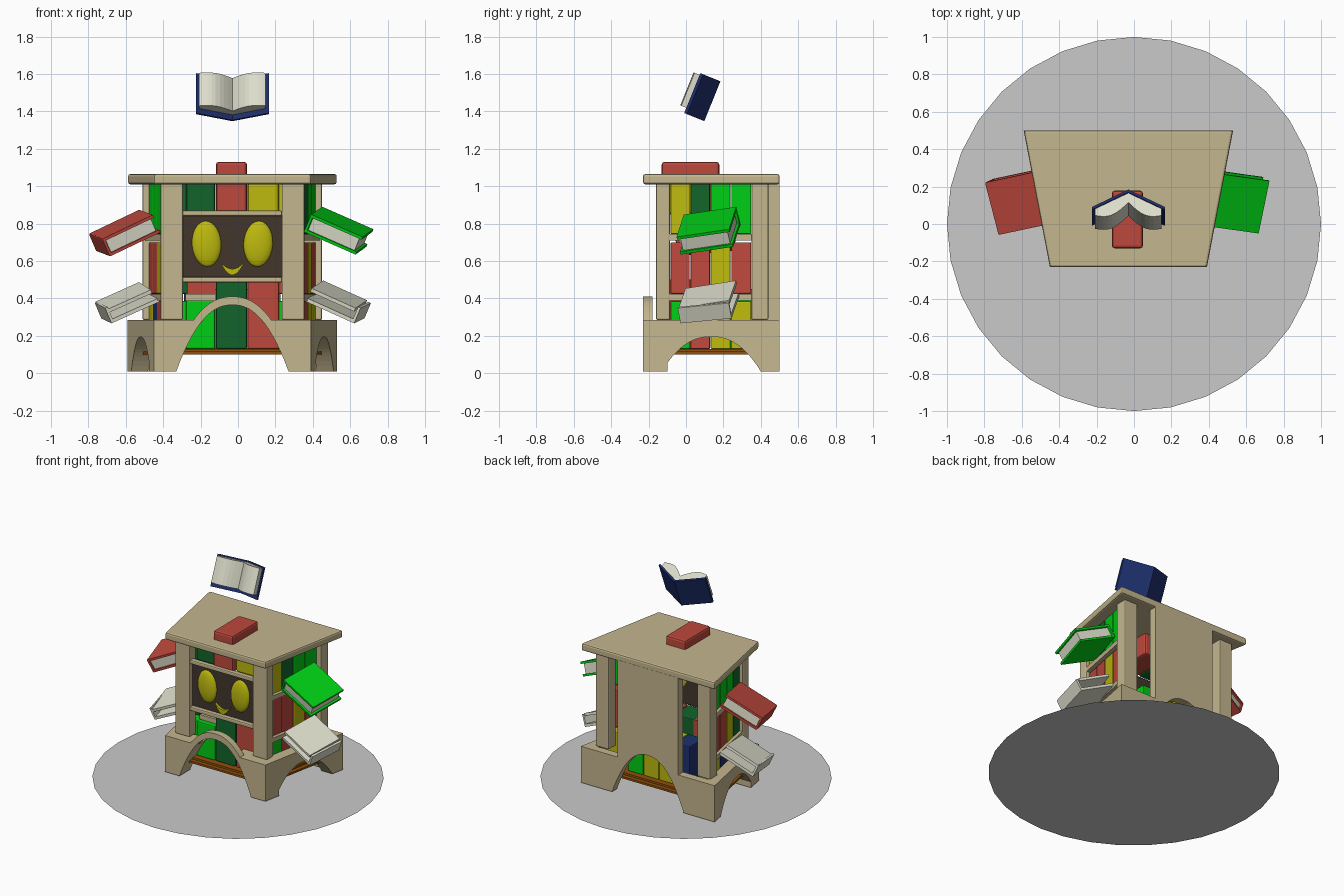
import bpy, bmesh, math
from mathutils import Matrix, Vector

old = bpy.data.objects.get("Cube")
if old:
    bpy.data.objects.remove(old, do_unlink=True)


def material(name, *rgb):
    lin = [((c / 255 + 0.055) / 1.055) ** 2.4 if c > 10 else c / 3294 for c in rgb]
    m = bpy.data.materials.new(name)
    m.use_nodes = True
    m.diffuse_color = (*lin, 1)
    m.node_tree.nodes["Principled BSDF"].inputs["Base Color"].default_value = (*lin, 1)
    return m


WOOD = material("pale_wood", 196, 182, 142)
BROWN = material("brown_wood", 145, 80, 12)
DARK = material("dark_face", 66, 54, 44)
RED = material("red_cover", 190, 72, 60)
GREEN = material("bright_green_cover", 0, 205, 20)
FOREST = material("dark_green_cover", 18, 100, 42)
YELLOW = material("yellow_cover", 190, 186, 14)
BLUE = material("navy_cover", 30, 48, 110)
PAGE = material("paper", 222, 222, 204)
GREY = material("grey_ground", 202, 202, 202)

CX = -0.03                      # the cabinet's middle line
FRONT, BACK = -0.23, 0.50


def half(y):
    """Half width of the tapered cabinet at depth y."""
    return 0.42 + 0.14 * (y - FRONT) / (BACK - FRONT)


def add(name, bm, mat, matrix=None, bevel=0, smooth=False):
    bmesh.ops.recalc_face_normals(bm, faces=bm.faces)
    me = bpy.data.meshes.new(name)
    bm.to_mesh(me)
    bm.free()
    me.materials.append(mat)
    ob = bpy.data.objects.new(name, me)
    bpy.context.collection.objects.link(ob)
    ob.matrix_world = matrix if matrix else Matrix.Translation((CX, 0, 0))
    if bevel:
        mod = ob.modifiers.new("soft_edges", "BEVEL")
        mod.width, mod.segments = bevel, 2
    if smooth:
        me.shade_smooth()
    return ob


def prism(name, pts, lo, hi, mat, axis="z", warp=None, **kw):
    """Extrude a flat outline along an axis, then optionally warp it."""
    place = {"z": lambda a, b, c: (a, b, c), "y": lambda a, b, c: (a, c, b),
             "x": lambda a, b, c: (c, a, b)}[axis]
    bm = bmesh.new()
    ends = [[bm.verts.new(place(a, b, c)) for a, b in pts] for c in (lo, hi)]
    for ring in ends:
        bm.faces.new(ring)
    for i in range(len(pts)):
        j = (i + 1) % len(pts)
        bm.faces.new((ends[0][i], ends[0][j], ends[1][j], ends[1][i]))
    if warp:
        for v in bm.verts:
            v.co.x = warp(v.co)
    return add(name, bm, mat, **kw)


def box(name, x, y, z, mat, **kw):
    return prism(name, [(x[0], y[0]), (x[1], y[0]), (x[1], y[1]), (x[0], y[1])], *z, mat, **kw)


def mirrored(pts):
    return [(-a, b) for a, b in pts]


def arch(a, apex, n=14):
    """Half arch, from the foot up to the crown."""
    return [(a * (1 - i / n), 0.01 + (apex - 0.01) * (1 - (1 - i / n) ** 2.3)) for i in range(n + 1)]


def arch_wall(outer, inner):
    """Closed outline from right-hand outer and inner half curves."""
    return outer + mirrored(outer)[::-1] + mirrored(inner)[:-1] + inner[::-1]


# Ground disc
bm = bmesh.new()
bmesh.ops.create_circle(bm, cap_ends=True, segments=32, radius=1)
add("ground_disc", bm, GREY, Matrix.Identity(4))

# Base: front wall with raised arch, ledges, back wall with panel, side walls
TOP = 0.285
opening = arch(0.30, 0.365)
crown = [p for p in arch(0.345, 0.41) if p[1] > TOP]
w = half(FRONT)
front_taper = lambda c: c.x * half(c.y) / half(FRONT) if abs(c.x) > 0.4 else c.x
back_taper = lambda c: c.x * half(c.y) / half(BACK) if abs(c.x) > 0.5 else c.x
prism("front_base_arch", arch_wall([(w, 0.01), (w, TOP), (crown[0][0] + 0.01, TOP)] + crown, opening),
      FRONT, -0.18, WOOD, "y", front_taper)
low = [p for p in opening if p[1] < TOP]
ledge = [(w, 0.01), (w, TOP), (0.15, TOP)] + low[::-1]
for side, pts in (("left", ledge), ("right", mirrored(ledge))):
    prism(side + "_front_ledge", pts, -0.18, -0.10, WOOD, "y", front_taper)
w = half(BACK)
prism("back_panel", arch_wall([(w, 0.01), (w, TOP), (0.255, TOP), (0.255, 1.02), (0, 1.02)], opening),
      0.44, BACK, WOOD, "y", back_taper)
mid = (FRONT + BACK) / 2
wall = arch_wall([(0.364, 0.01), (0.364, TOP), (0, TOP)], arch(0.265, 0.195))
wall = [(a + mid, b) for a, b in wall]
for s, side in ((1, "left"), (-1, "right")):
    prism(side + "_base_wall", wall, -0.09, 0, WOOD, "x", lambda c: s * (half(c.y) + c.x))

# Tapered slabs: floor and roof
def slab(name, y0, y1, inset, z0, z1, mat, **kw):
    a, b = half(y0) - inset, half(y1) - inset
    prism(name, [(-a, y0), (a, y0), (b, y1), (-b, y1)], z0, z1, mat, **kw)

slab("floor_board", -0.17, 0.44, 0.05, 0.10, 0.115, BROWN)
slab("floor_trim", -0.14, 0.41, 0.08, 0.115, 0.13, BROWN)
slab("roof_board", FRONT, BACK, 0, 1.01, 1.065, WOOD, bevel=0.012)

# Posts and rails
for s, side in ((1, "left"), (-1, "right")):
    box(side + "_front_post", sorted((s * 0.264, s * 0.385)), (-0.16, -0.085), (TOP, 1.02), WOOD, bevel=0.008)
    box(side + "_back_post", sorted((s * 0.37, s * 0.48)), (0.35, 0.44), (TOP, 1.02), WOOD, bevel=0.008)
    for z in (0.39, 0.71):
        prism(side + "_side_rail", [(-0.09, z), (0.36, z), (0.36, z + 0.035), (-0.09, z + 0.035)],
              -0.115, -0.065, WOOD, "x", lambda c: s * (half(c.y) + c.x))
for z in (0.485, 0.84):
    box("front_rail", (-0.266, 0.266), (-0.155, -0.115), (z, z + 0.03), WOOD, bevel=0.008)
box("short_book_rail", (-0.25, -0.09), (-0.06, -0.02), (0.39, 0.425), WOOD)

# Face: dark board, bulging eyes, smiling mouth
box("face_board", (-0.27, 0.27), (-0.125, -0.10), (0.50, 0.85), DARK)
for s, side in ((1, "left"), (-1, "right")):
    bm = bmesh.new()
    bmesh.ops.create_uvsphere(bm, u_segments=24, v_segments=14, radius=1)
    place = Matrix.Translation((CX + s * 0.138, -0.125, 0.692)) @ Matrix.Rotation(s * 0.06, 4, "Y")
    add(side + "_eye", bm, YELLOW, place @ Matrix.Diagonal((0.078, 0.03, 0.122, 1)), smooth=True)
steps = [i / 6 - 1 for i in range(13)]
smile = [(0.062 * t, 0.525 + 0.065 * t * t) for t in steps]
smile += [(0.062 * t, 0.558 + 0.035 * t * t) for t in steps[::-1][1:-1]]
prism("mouth", smile, -0.145, -0.12, YELLOW, "y")

# Front books
XS = (-0.25, -0.09, 0.08, 0.25)
for i, (up, down) in enumerate(((FOREST, GREEN), (RED, FOREST), (YELLOW, RED))):
    x = (XS[i] + 0.002, XS[i + 1] - 0.002)
    tall = i == 1
    box("upper_front_book", x, (-0.13 if tall else -0.10, 0.178 if tall else 0.1),
        (0.85, 1.13 if tall else 1.02), up, bevel=0.015)
    box("lower_front_book", x, (-0.10, 0.08), (0.13, 0.50 if i else 0.39), down, bevel=0.008)
box("inner_red_book", (-0.25, -0.09), (-0.02, 0.08), (0.13, 0.50), RED)

# Side books, following the slanted sides
TIERS = ((0.13, 0.385), (0.425, 0.70), (0.745, 1.015))
YS = (-0.085, 0.022, 0.13, 0.24, 0.35)
COLOURS = {1: ((GREEN, RED, YELLOW, YELLOW), (RED, RED, YELLOW, RED), (YELLOW, FOREST, GREEN, GREEN)),
           -1: ((GREEN, RED, BLUE, YELLOW), (FOREST, YELLOW, RED, RED), (FOREST, GREEN, GREEN, GREEN))}
for s, rows in COLOURS.items():
    for (z0, z1), row in zip(TIERS, rows):
        for y0, y1, mat in zip(YS, YS[1:], row):
            a, b = y0 + 0.002, y1 - 0.002
            pts = [(s * (half(y) - d), y) for y, d in ((a, 0.085), (b, 0.085), (b, 0.21), (a, 0.21))]
            prism("side_book", pts, z0, z1, mat, bevel=0.006)

# Back books behind the rear arch
for i, mat in enumerate((BLUE, YELLOW, YELLOW, GREEN)):
    x = -0.26 + 0.13 * i
    box("back_book", (x, x + 0.126), (0.20, 0.37), (0.13, 0.45), mat, bevel=0.006)


# Floating books at the sides
def pose(x, y, z, yaw, pitch, roll):
    turn = [Matrix.Rotation(math.radians(d), 4, a) for d, a in ((yaw, "Z"), (pitch, "Y"), (roll, "X"))]
    return Matrix.Translation((x, y, z)) @ turn[0] @ turn[1] @ turn[2]


def closed_book(name, mat, place):
    for z in (-0.052, 0.036):
        box(name + "_cover", (-0.15, 0.15), (-0.145, 0.145), (z, z + 0.016), mat, matrix=place)
    box(name + "_spine", (-0.155, -0.138), (-0.145, 0.145), (-0.052, 0.052), mat, matrix=place, bevel=0.006)
    box(name + "_pages", (-0.138, 0.135), (-0.13, 0.13), (-0.036, 0.036), PAGE, matrix=place)


closed_book("red_hand_book", RED, pose(-0.605, 0.12, 0.75, 12, -25, 6))
closed_book("green_hand_book", GREEN, pose(0.54, 0.12, 0.762, -8, 23.5, 9))

# Loose paper folders below them: lower sheet, raised upper sheet, outer flap
for s, x in ((1, 0.535), (-1, -0.59)):
    place = pose(x, 0.12, 0.38, -s * 9, s * 24, 6)
    box("paper_lower_sheet", (-0.14, 0.14), (-0.14, 0.14), (-0.045, -0.025), PAGE, matrix=place)
    lift = place @ Matrix.Translation((0, 0, 0.03)) @ Matrix.Rotation(0.06, 4, "X")
    box("paper_upper_sheet", (-0.14, 0.12), (-0.14, 0.14), (-0.008, 0.012), PAGE, matrix=lift)
    box("paper_outer_flap", sorted((s * 0.13, s * 0.145)), (-0.14, 0.14), (-0.045, 0.045), PAGE, matrix=place)

# Open book above the roof: swept wings of cover and pages
place = pose(CX, 0.09, 1.475, 0, 0, 0) @ Matrix.Rotation(math.radians(-22), 4, "X")
ts = [i / 8 for i in range(9)]
for s, side in ((1, "left"), (-1, "right")):
    cover = [(0.195 * t * s, 0.055 - 0.10 * t) for t in (0, 1)]
    cover += [(x, y - 0.016) for x, y in cover[::-1]]
    prism(side + "_open_cover", cover, -0.115, 0.115, BLUE, matrix=place)
    pages = [(0.178 * t * s, -0.015 - 0.075 * t - 0.035 * math.sin(math.pi * t)) for t in ts]
    pages += [(0.178 * s, -0.052), (0, 0.039)]
    prism(side + "_open_pages", pages, -0.085, 0.105, PAGE, matrix=place)
